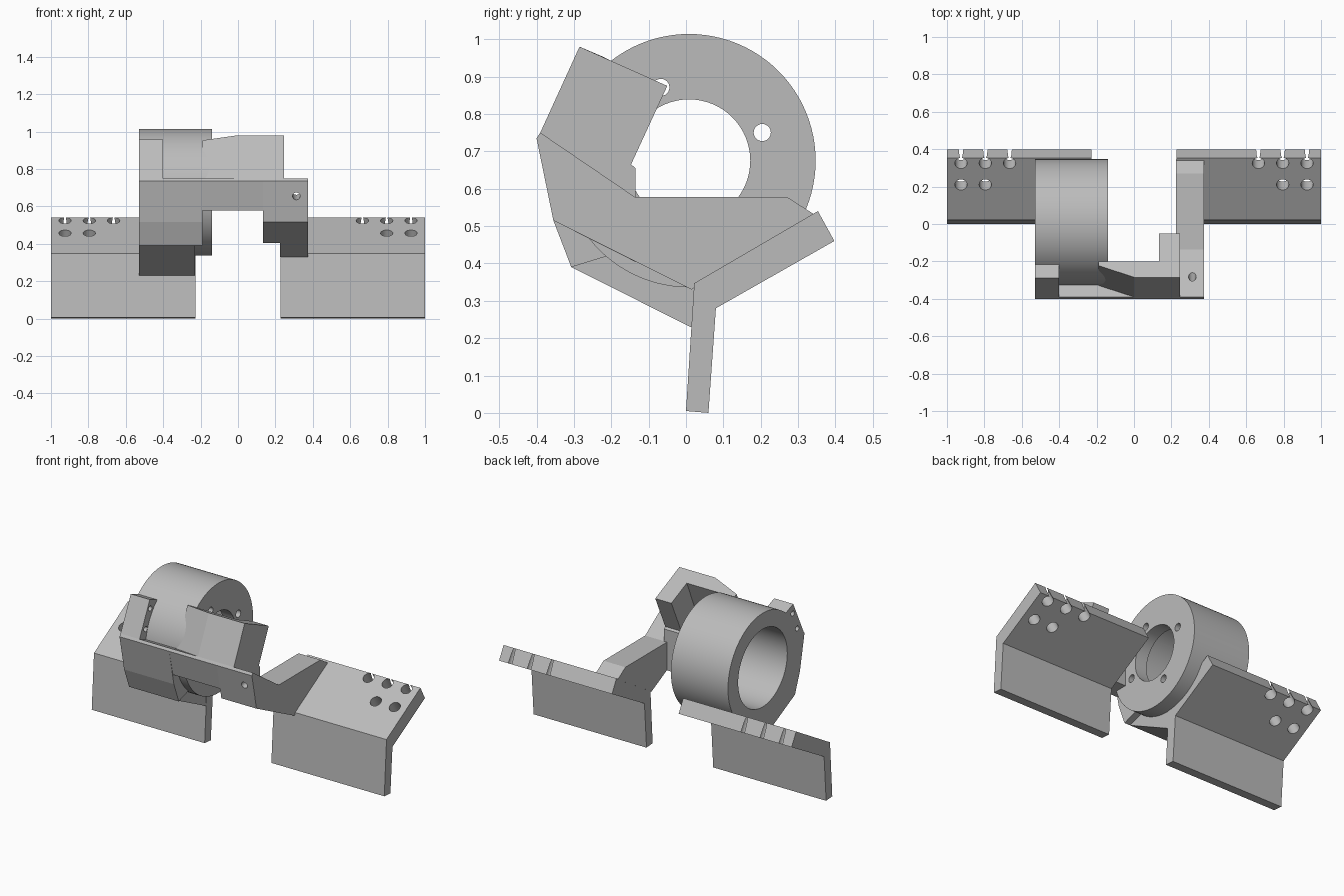
import bpy, bmesh, math
from mathutils import Vector, Matrix

cube = bpy.data.objects.get("Cube")
if cube:
    bpy.data.objects.remove(cube, do_unlink=True)

grey = bpy.data.materials.new("plain_grey")
grey.use_nodes = True
COLOR = (0.5, 0.5, 0.5, 1)
grey.diffuse_color = COLOR
grey.node_tree.nodes["Principled BSDF"].inputs["Base Color"].default_value = COLOR


def finish(name, bm):
    bmesh.ops.recalc_face_normals(bm, faces=bm.faces)
    mesh = bpy.data.meshes.new(name)
    bm.to_mesh(mesh)
    bm.free()
    mesh.materials.append(grey)
    obj = bpy.data.objects.new(name, mesh)
    bpy.context.collection.objects.link(obj)
    return obj


def loft(name, sections):
    """Solid through matching (y, z) outlines placed at given x."""
    bm = bmesh.new()
    rings = [[bm.verts.new((x, y, z)) for y, z in pts] for x, pts in sections]
    n = len(rings[0])
    for a, b in zip(rings, rings[1:]):
        for i in range(n):
            j = (i + 1) % n
            bm.faces.new((a[i], a[j], b[j], b[i]))
    bm.faces.new(rings[0])
    bm.faces.new(rings[-1])
    return finish(name, bm)


def prism(name, x1, x2, pts):
    return loft(name, [(x1, pts), (x2, pts)])


def cylinder(name, centre, axis, radius, depth, segments=24):
    bm = bmesh.new()
    turn = Vector((0, 0, 1)).rotation_difference(Vector(axis)).to_matrix().to_4x4()
    bmesh.ops.create_cone(bm, cap_ends=True, segments=segments, radius1=radius,
                          radius2=radius, depth=depth,
                          matrix=Matrix.Translation(centre) @ turn)
    return finish(name, bm)


def cut(obj, cutters):
    for cutter in cutters:
        mod = obj.modifiers.new("cut", 'BOOLEAN')
        mod.operation = 'DIFFERENCE'
        mod.solver = 'EXACT'
        mod.object = cutter
        bpy.context.view_layer.objects.active = obj
        bpy.ops.object.modifier_apply(modifier=mod.name)
        bpy.data.objects.remove(cutter, do_unlink=True)


def smooth(obj):
    bpy.ops.object.select_all(action='DESELECT')
    obj.select_set(True)
    bpy.context.view_layer.objects.active = obj
    bpy.ops.object.shade_smooth_by_angle(angle=math.radians(30))


# Bent mounting wings with five holes each
WING = [(0, 0.005), (0.06, 0), (0.08, 0.28), (0.397, 0.46), (0.353, 0.54), (0.022, 0.347)]
for side, label in ((-1, "right"), (1, "left")):
    wing = prism(label + "_wing", side * 0.228, side, WING)
    holes = []
    for x, y in ((0.925, 0.325), (0.795, 0.325), (0.665, 0.325), (0.925, 0.21), (0.795, 0.21)):
        z = 0.347 + (y - 0.022) * 0.583
        holes.append(cylinder("hole", (side * x, y, z), (0, -0.5, 0.866), 0.033, 0.4))
    cut(wing, holes)
    smooth(wing)

# Ring housing with counterbore and four bolt holes
CY, CZ = 0.008, 0.675
ring = cylinder("ring_housing", (-0.335, CY, CZ), (1, 0, 0), 0.339, 0.39, 96)
tools = [cylinder("bore", (-0.3, CY, CZ), (1, 0, 0), 0.164, 1, 64),
         cylinder("counterbore", (-0.42, CY, CZ), (1, 0, 0), 0.24, 0.4, 64)]
for k in range(4):
    a = math.radians(21 + 90 * k)
    tools.append(cylinder("bolt_hole", (-0.2, CY + 0.21 * math.cos(a), CZ + 0.21 * math.sin(a)),
                          (1, 0, 0), 0.023, 0.4))
cut(ring, tools)
smooth(ring)

# Arm carrying the ring
prism("ring_arm_upper", -0.53, -0.19,
      [(-0.39, 0.75), (-0.4, 0.735), (-0.355, 0.515), (-0.307, 0.39), (-0.21, 0.42),
       (-0.17, 0.45), (-0.25, 0.58), (-0.27, 0.7)])
prism("ring_arm_lower", -0.53, -0.23,
      [(-0.307, 0.39), (0.012, 0.23), (0.03, 0.24), (0.06, 0.37), (0, 0.385),
       (-0.1, 0.41), (-0.19, 0.47)])

# Upright tab in front of the ring, with two pin holes
tab = prism("ring_tab", -0.53, -0.4,
            [(-0.39, 0.75), (-0.29, 0.957), (-0.21, 0.925), (-0.27, 0.7)])
cut(tab, [cylinder("pin_hole", (-0.46, y, z), (1, 0, 0), 0.016, 0.4)
          for y, z in ((-0.285, 0.9), (-0.33, 0.79))])

# Cross band and the upright wall with its tapered end
prism("cross_band", -0.19, 0.15,
      [(-0.39, 0.75), (-0.4, 0.735), (-0.364, 0.577), (-0.24, 0.577), (-0.24, 0.685)])
thick = [(-0.39, 0.75), (-0.285, 0.98), (-0.2, 0.942), (-0.31, 0.69)]
thin = [(-0.33, 0.72), (-0.222, 0.953), (-0.2, 0.942), (-0.31, 0.69)]
loft("head_wall", [(-0.19, thin), (0, thick), (0.15, thick)])

# Side flange of the wall, down to the arm's underside
prism("head_flange", 0.135, 0.245,
      [(-0.39, 0.75), (-0.285, 0.98), (-0.05, 0.875), (-0.147, 0.665), (-0.135, 0.655),
       (-0.135, 0.404), (-0.355, 0.515), (-0.4, 0.735)])

# Arm joining the band to the left wing
arm = prism("left_arm", 0.225, 0.375,
            [(-0.39, 0.75), (-0.4, 0.735), (-0.355, 0.515), (0.015, 0.33), (0.03, 0.34),
             (0.345, 0.53), (0.27, 0.578), (-0.137, 0.578)])
cut(arm, [cylinder("screw_hole", (0.312, -0.38, 0.655), (0, 0.975, 0.22), 0.02, 0.3)])
smooth(arm)
